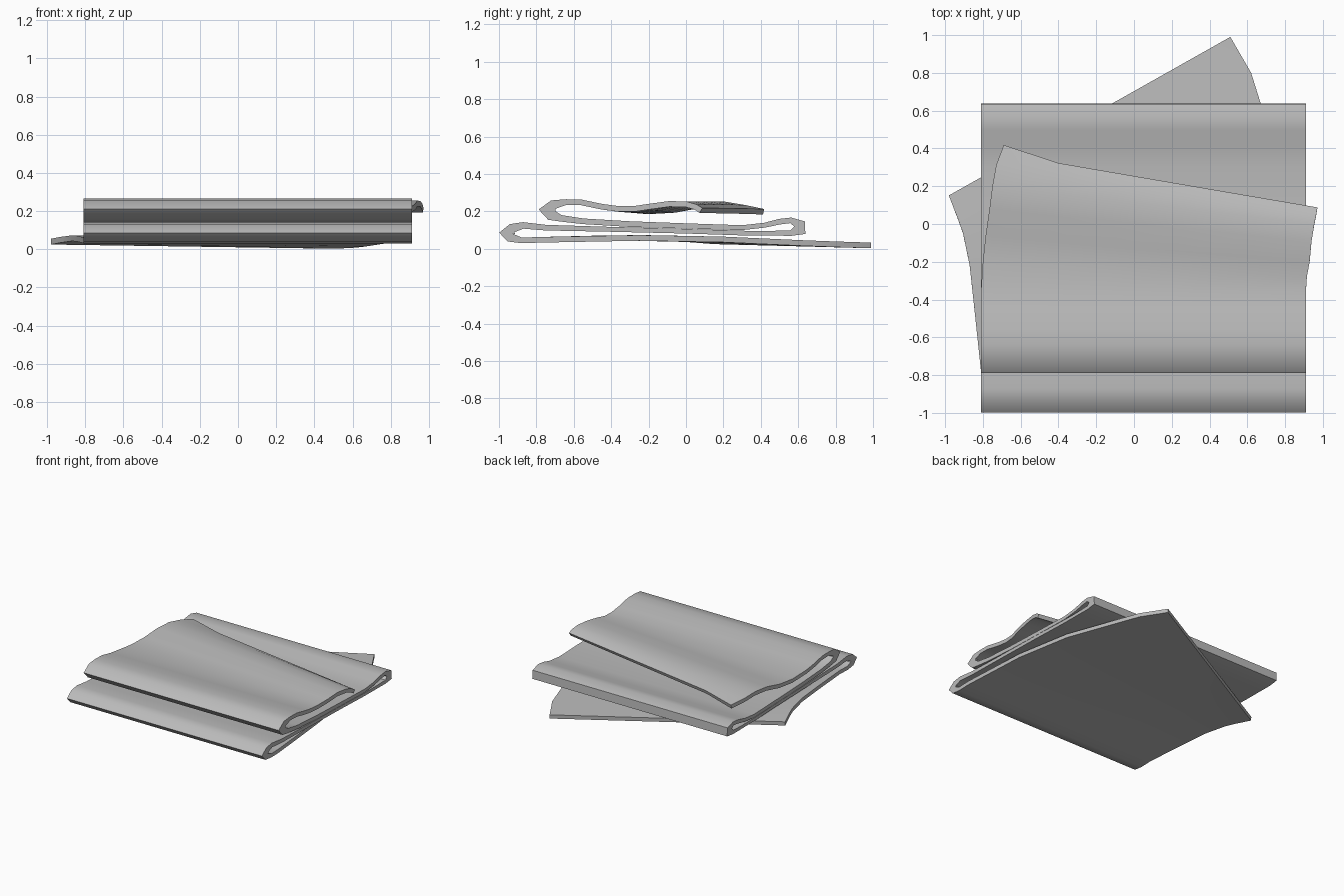
import bpy
import bmesh
from mathutils import Vector

cube = bpy.data.objects.get("Cube")
if cube:
    bpy.data.objects.remove(cube, do_unlink=True)

LEFT, RIGHT = -0.81, 0.91
COLUMNS = (0, 0.18, 0.4, 0.6, 0.8, 1)
THIN = 0.03

# Skewed rows of the bottom free flap: left end, right end
bottom_flap = [
    ((-.98, .15, .04), (.51, .99, .018)),
    ((-.93, .02, .05), (.62, .80, .024)),
    ((-.905, -.05, .053), (.67, .64, .03)),
    ((-.87, -.22, .058), (.80, .20, .05)),
    ((-.845, -.45, .056), (.87, -.25, .058)),
]
# Straight folded middle: y, z, thickness
folds = [
    (-.78, .048, THIN), (-.88, .045, THIN), (-.94, .06, .05), (-.956, .083, .085),
    (-.93, .11, .05), (-.87, .125, .035), (-.75, .113, THIN), (-.4, .104, .026),
    (0, .094, .025), (.3, .084, .025), (.45, .083, .025), (.56, .084, THIN),
    (.61, .1, .07), (.61, .13, .06), (.56, .152, THIN), (.5, .145, THIN),
    (.42, .126, .026), (.3, .113, .026), (0, .122, .028), (-.3, .132, THIN),
    (-.55, .147, THIN), (-.67, .163, .035), (-.72, .18, .06), (-.743, .207, .09),
    (-.71, .236, .05), (-.64, .25, THIN), (-.56, .248, THIN), (-.45, .225, THIN),
    (-.36, .213, THIN),
]
# Skewed rows of the top free flap
top_flap = [
    ((-.80, -.2, .2), (.915, -.28, .213)),
    ((-.785, -.06, .208), (.93, -.2, .225)),
    ((-.765, .08, .234), (.94, -.09, .24)),
    ((-.75, .2, .238), (.955, 0, .238)),
    ((-.73, .31, .22), (.965, .05, .224)),
    ((-.70, .37, .2), (.97, .08, .205)),
]

rows = [(a, b, THIN) for a, b in bottom_flap]
rows += [((LEFT, y, z), (RIGHT, y, z), t) for y, z, t in folds]
rows += [(a, b, THIN) for a, b in top_flap]

# Centre surface of the sheet
centre = [[Vector(a).lerp(Vector(b), c) for c in COLUMNS] for a, b, t in rows]
centre[-1][0] = Vector((-.69, .415, .198))  # pulled-out corner

# Two skins offset to either side of the centre surface
bm = bmesh.new()
n, m = len(rows), len(COLUMNS)
skins = ([], [])
for i in range(n):
    across = (centre[i][-1] - centre[i][0]).normalized()
    for skin in skins:
        skin.append([])
    for j in range(m):
        before, here, after = centre[max(i - 1, 0)][j], centre[i][j], centre[min(i + 1, n - 1)][j]
        along = Vector((0, 0, 0))
        for step in (here - before, after - here):
            if step.length > 0:
                along += step.normalized()
        normal = across.cross(along).normalized()
        half = rows[i][2] / 2
        skins[0][i].append(bm.verts.new(here + normal * half))
        skins[1][i].append(bm.verts.new(here - normal * half))

for skin in skins:
    for i in range(n - 1):
        for j in range(m - 1):
            bm.faces.new((skin[i][j], skin[i + 1][j], skin[i + 1][j + 1], skin[i][j + 1]))

# Close the rim of the sheet
rim = [(i, 0) for i in range(n)] + [(n - 1, j) for j in range(1, m)]
rim += [(i, m - 1) for i in reversed(range(n - 1))] + [(0, j) for j in reversed(range(1, m - 1))]
for (i, j), (k, l) in zip(rim, rim[1:] + rim[:1]):
    bm.faces.new((skins[0][i][j], skins[0][k][l], skins[1][k][l], skins[1][i][j]))
bmesh.ops.recalc_face_normals(bm, faces=bm.faces)

mesh = bpy.data.meshes.new("folded_cloth")
bm.to_mesh(mesh)
bm.free()
cloth = bpy.data.objects.new("folded_cloth", mesh)
bpy.context.collection.objects.link(cloth)

# Plain grey fabric
grey = bpy.data.materials.new("grey_fabric")
grey.use_nodes = True
colour = (0.5, 0.5, 0.5, 1)
grey.diffuse_color = colour
grey.node_tree.nodes["Principled BSDF"].inputs["Base Color"].default_value = colour
mesh.materials.append(grey)

bpy.ops.object.select_all(action="DESELECT")
cloth.select_set(True)
bpy.context.view_layer.objects.active = cloth
bpy.ops.object.shade_smooth_by_angle(angle=0.7)
